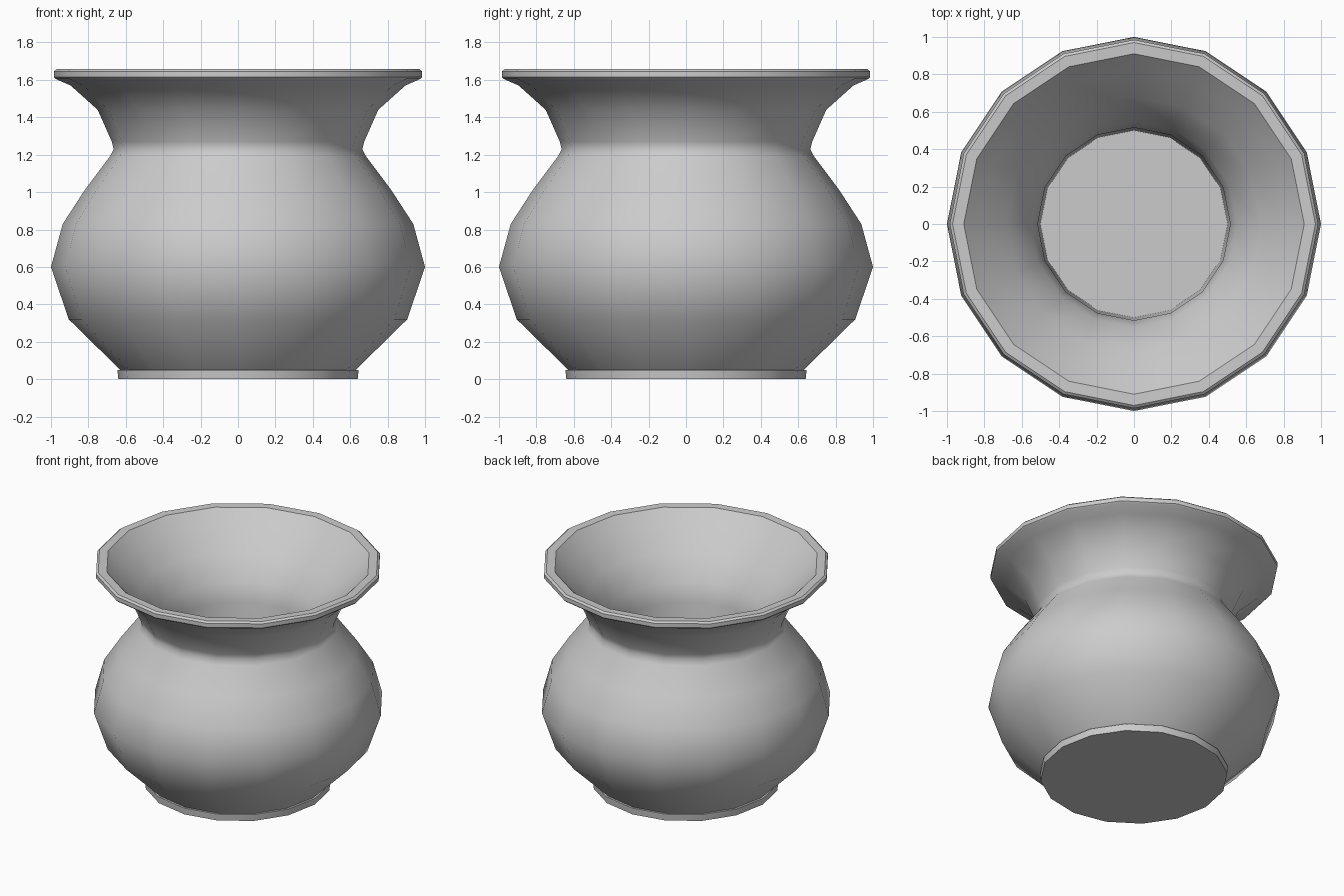
import bpy, bmesh, math

if "Cube" in bpy.data.objects:
    bpy.data.objects.remove(bpy.data.objects["Cube"])

SIDES = 16

# Radius/height profile: foot, belly, neck, rolled lip, then inside down to the floor
profile = [
    (0.64, 0.0), (0.645, 0.05), (0.63, 0.05),
    (0.905, 0.32), (1.0, 0.6), (0.937, 0.83), (0.82, 1.01),
    (0.685, 1.19), (0.665, 1.23), (0.675, 1.27),
    (0.75, 1.44), (0.895, 1.57), (0.975, 1.605),
    (0.985, 1.615), (0.985, 1.645), (0.97, 1.657),
    (0.91, 1.655), (0.82, 1.56), (0.68, 1.42), (0.55, 1.25),
    (0.515, 1.12), (0.50, 0.08),
]


def lathe(name, points):
    bm = bmesh.new()
    rings = []
    for r, z in points:
        rings.append([bm.verts.new((r * math.cos(2 * math.pi * i / SIDES),
                                    r * math.sin(2 * math.pi * i / SIDES), z))
                      for i in range(SIDES)])
    for a, b in zip(rings, rings[1:]):
        for i in range(SIDES):
            j = (i + 1) % SIDES
            bm.faces.new((a[i], a[j], b[j], b[i]))
    # Underside and inner floor
    bm.faces.new(rings[0][::-1])
    bm.faces.new(rings[-1])
    bmesh.ops.recalc_face_normals(bm, faces=bm.faces[:])
    mesh = bpy.data.meshes.new(name)
    bm.to_mesh(mesh)
    bm.free()
    obj = bpy.data.objects.new(name, mesh)
    bpy.context.collection.objects.link(obj)
    return obj


# Flared pot
pot = lathe("pot", profile)
bpy.context.view_layer.objects.active = pot
pot.select_set(True)
bpy.ops.object.shade_smooth_by_angle(angle=math.radians(40))
